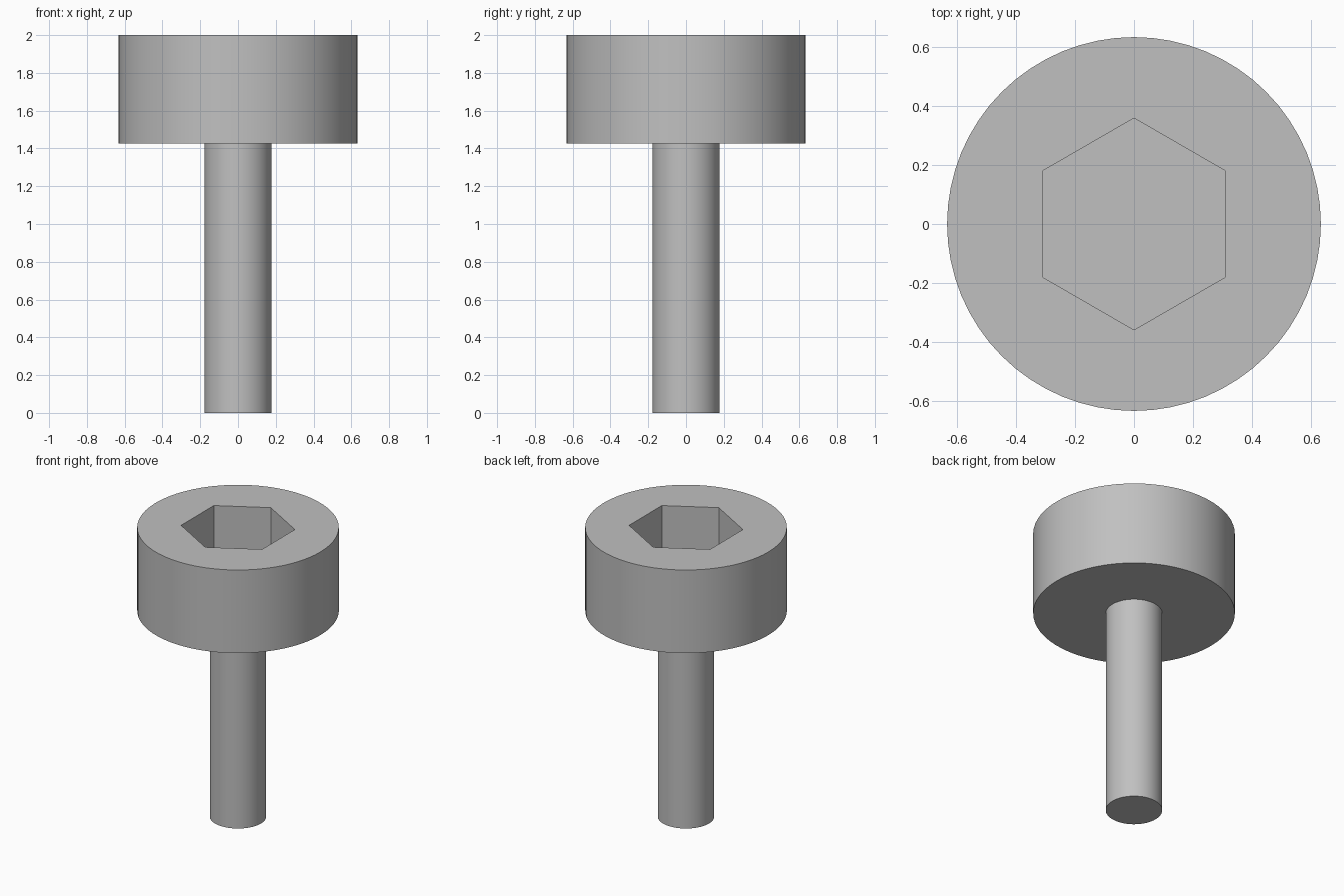
import bpy
import bmesh
import math

cube = bpy.data.objects.get("Cube")
if cube:
    bpy.data.objects.remove(cube, do_unlink=True)

HEAD_R, SHANK_R, HEX_R = 0.632, 0.177, 0.358
HEAD_BOTTOM, TOP, SOCKET_DEPTH = 1.425, 2.0, 0.38
SIDES = 64

steel = bpy.data.materials.new("grey_steel")
steel.use_nodes = True
GREY = (0.53, 0.53, 0.53, 1)
steel.diffuse_color = GREY
steel.node_tree.nodes["Principled BSDF"].inputs["Base Color"].default_value = GREY


def ring(bm, radius, z, sides):
    """Closed ring of vertices, first one on the +y axis."""
    step = 2 * math.pi / sides
    return [bm.verts.new((-radius * math.sin(i * step), radius * math.cos(i * step), z))
            for i in range(sides)]


def bridge(bm, lower, upper):
    n = len(lower)
    for i in range(n):
        j = (i + 1) % n
        bm.faces.new((lower[i], lower[j], upper[j], upper[i]))


def edges_of(bm, loop):
    return [bm.edges.get((loop[i - 1], loop[i])) for i in range(len(loop))]


bm = bmesh.new()

# Shank with its flat end, underside of the head and head wall
end = ring(bm, SHANK_R, 0, SIDES)
neck = ring(bm, SHANK_R, HEAD_BOTTOM, SIDES)
under = ring(bm, HEAD_R, HEAD_BOTTOM, SIDES)
rim = ring(bm, HEAD_R, TOP, SIDES)
bm.faces.new(list(reversed(end)))
for low, high in ((end, neck), (neck, under), (under, rim)):
    bridge(bm, low, high)

# Hexagonal socket with a flat floor
mouth = ring(bm, HEX_R, TOP, 6)
floor = ring(bm, HEX_R, TOP - SOCKET_DEPTH, 6)
bridge(bm, mouth, floor)
bm.faces.new(floor)

# Flat top of the head around the socket
bmesh.ops.triangle_fill(bm, use_beauty=True, normal=(0, 0, 1),
                        edges=edges_of(bm, rim) + edges_of(bm, mouth))
bmesh.ops.recalc_face_normals(bm, faces=bm.faces[:])

mesh = bpy.data.meshes.new("socket_head_bolt")
bm.to_mesh(mesh)
bm.free()
mesh.materials.append(steel)
bolt = bpy.data.objects.new("socket_head_bolt", mesh)
bpy.context.collection.objects.link(bolt)

# Smooth round walls, crisp rims and socket corners
bpy.ops.object.select_all(action="DESELECT")
bolt.select_set(True)
bpy.context.view_layer.objects.active = bolt
bpy.ops.object.shade_smooth_by_angle(angle=math.radians(30))
